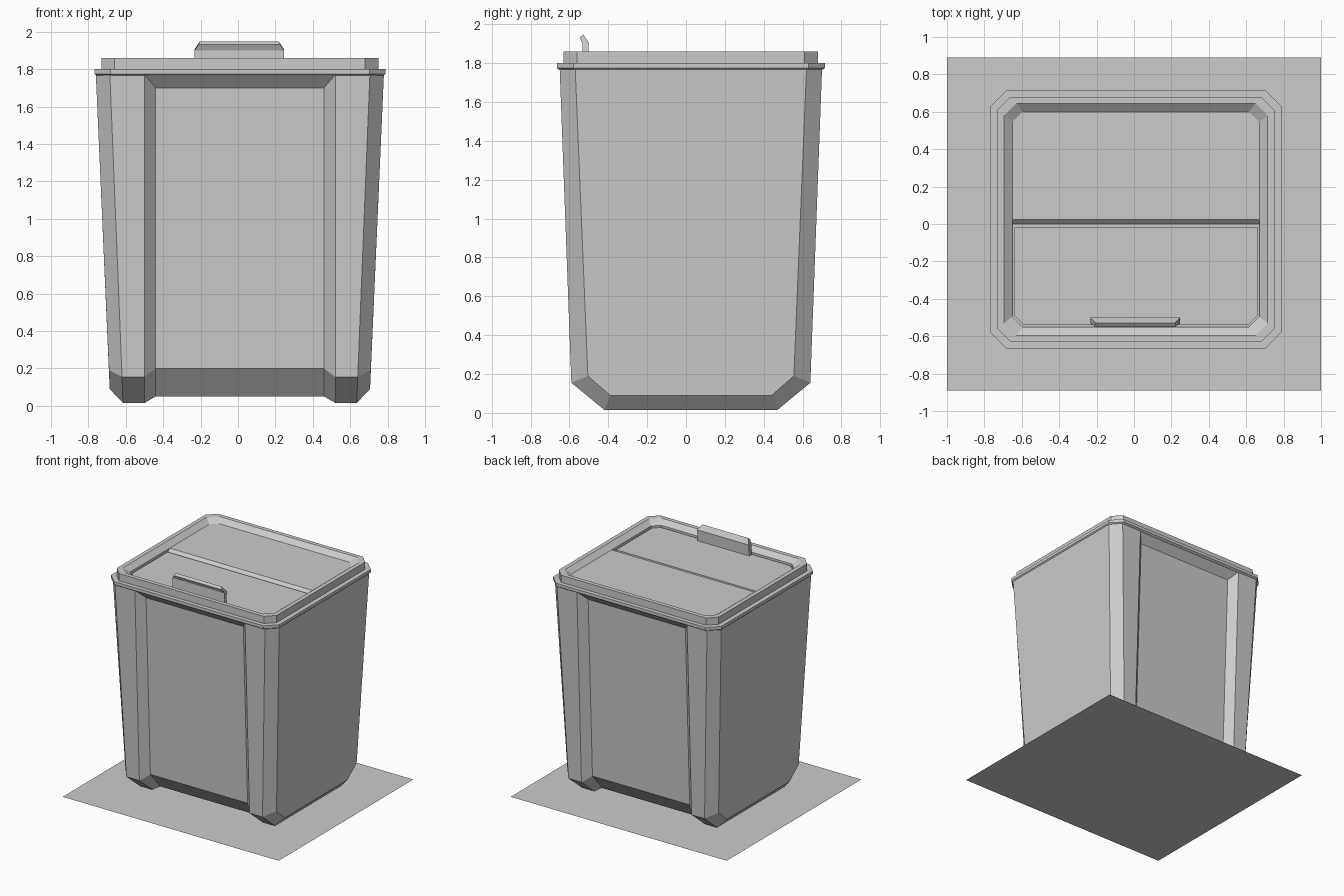
import bpy, bmesh

if "Cube" in bpy.data.objects:
    bpy.data.objects.remove(bpy.data.objects["Cube"])

CX, CY = 0.01, 0.025   # centre of the bin on the floor plate


def make(name, loops, cap_start=True, cap_end=True, offset=(CX, CY, 0)):
    """Skin a series of closed loops of equal length into one flat-shaded mesh."""
    bm = bmesh.new()
    rows = [[bm.verts.new(p) for p in loop] for loop in loops]
    n = len(rows[0])
    for a, b in zip(rows, rows[1:]):
        for i in range(n):
            j = (i + 1) % n
            bm.faces.new((a[i], a[j], b[j], b[i]))
    if cap_start:
        bm.faces.new(rows[0][::-1])
    if cap_end:
        bm.faces.new(rows[-1])
    bmesh.ops.remove_doubles(bm, verts=bm.verts, dist=0.0005)
    bmesh.ops.recalc_face_normals(bm, faces=bm.faces)
    me = bpy.data.meshes.new(name)
    bm.to_mesh(me)
    bm.free()
    ob = bpy.data.objects.new(name, me)
    ob.location = offset
    bpy.context.collection.objects.link(ob)
    return ob


def ring(hx, hy, c, z):
    """Rectangle with cut corners."""
    q = [(hx, hy - c), (hx - c, hy), (c - hx, hy), (-hx, hy - c)]
    return [(x, y, z) for x, y in q] + [(-x, -y, z) for x, y in q]


def section(half, sx):
    """Front half of a U-shaped body section, mirrored to the back."""
    return ([(sx * x, -y, z) for x, y, z in half] +
            [(sx * x, y, z) for x, y, z in reversed(half)])


# Floor plate
bpy.ops.mesh.primitive_plane_add(size=2)
floor = bpy.context.object
floor.name = "floor_plate"
floor.scale = (1, 0.89, 1)

# Tapered body: sections from side wall to recessed centre channel
side = [(.77, .595, 1.77), (.77, .595, 1.77), (.70, .53, .19), (.696, .415, .09)]
post = [(.695, .675, 1.77), (.695, .675, 1.77), (.63, .615, .155), (.625, .445, .015)]
edge = [(.51, y, z) for _, y, z in post]
channel = [(.45, .675, 1.77), (.45, .612, 1.70), (.45, .555, .20), (.45, .425, .05)]
half = [side, post, edge, channel]
make("bin_body", [section(s, -1) for s in half] + [section(s, 1) for s in half[::-1]])

# Collar around the top of the body
make("rim_collar", [ring(.768, .675, .08, 1.765), ring(.778, .69, .085, 1.775),
                    ring(.778, .69, .085, 1.80)])

# Lid with raised border and sunken tray
make("lid", [ring(.74, .655, .07, 1.795), ring(.74, .655, .07, 1.86),
             ring(.705, .62, .065, 1.86), ring(.66, .575, .055, 1.825),
             ring(.66, .575, .055, 1.79)], cap_start=False)


def half_panel(hx, y_hinge, y_end, c, z):
    """Panel outline with two cut corners on its outer side."""
    s = 1 if y_end > y_hinge else -1
    return [(-hx, y_hinge, z), (hx, y_hinge, z), (hx, y_end - s * c, z),
            (hx - c, y_end, z), (c - hx, y_end, z), (-hx, y_end - s * c, z)]


# Fixed rear panel with a sloped front edge, and the hinged flap
make("lid_rear_panel", [half_panel(.66, -.04, .575, .055, 1.785),
                        half_panel(.66, 0, .575, .055, 1.825)])
make("lid_flap", [half_panel(.65, -.042, -.565, .05, 1.785),
                  half_panel(.65, -.042, -.565, .05, 1.812)])

# Flap handle: bent profile with the top corners cut
profile = [(-.535, 1.80), (-.505, 1.80), (-.50, 1.905), (-.528, 1.947),
           (-.547, 1.932), (-.532, 1.90)]
width = [.24, .24, .24, .212, .218, .24]
make("flap_handle", [[(s * w, y, z) for w, (y, z) in zip(width, profile)]
                     for s in (-1, 1)], offset=(.007, 0, 0))
